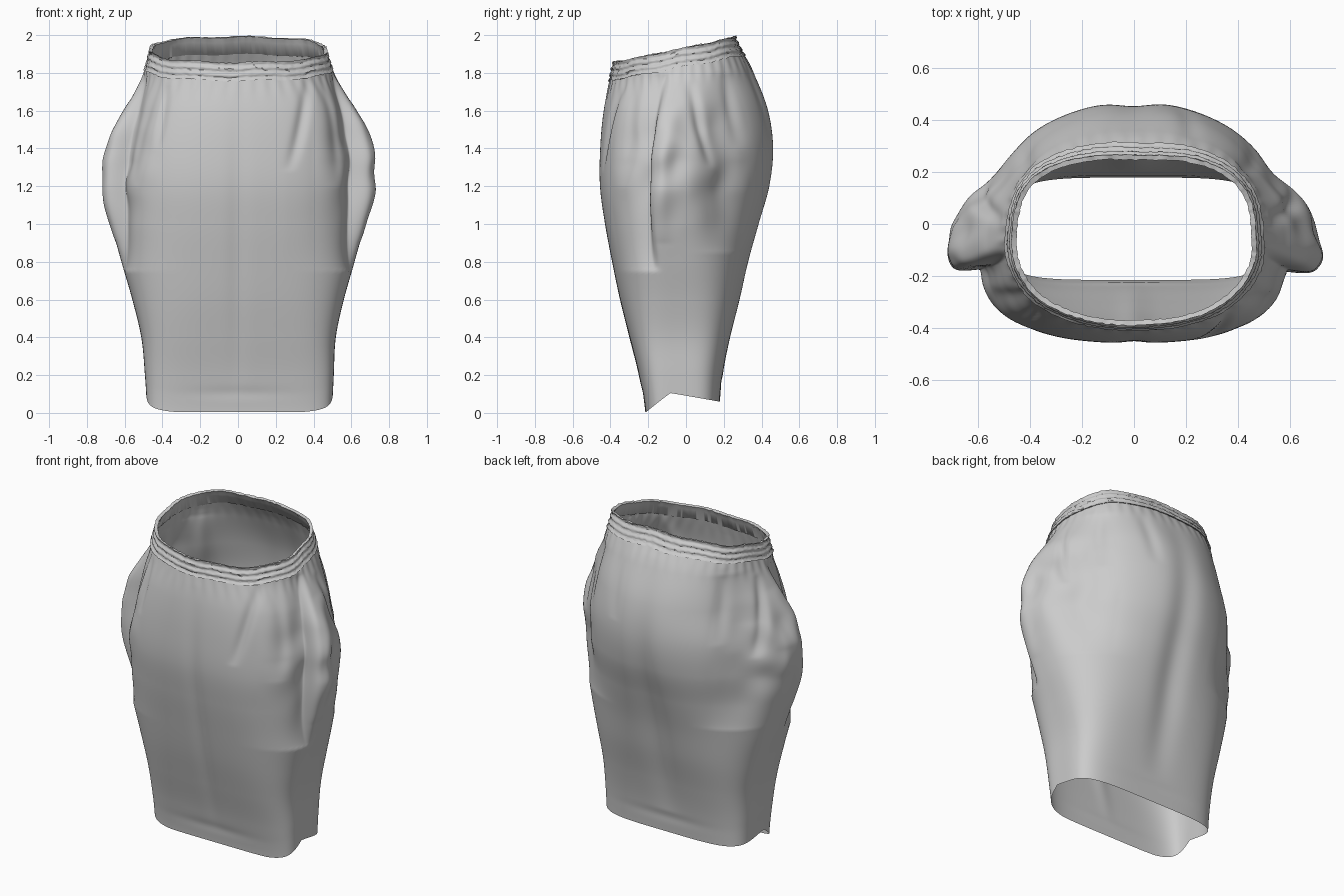
import bpy, bmesh, math, random
from mathutils import Vector, noise

if "Cube" in bpy.data.objects:
    bpy.data.objects.remove(bpy.data.objects["Cube"])

random.seed(4)
N, M = 300, 150   # points around, rings up

# Profiles sampled every 0.2 in height, hem to waist
STEP = .2
HALF_WIDTH = [.49, .5, .515, .56, .617, .67, .705, .69, .612, .503, .45]
FRONT = [.215, .25, .3, .35, .392, .43, .457, .456, .437, .395, .355]
BACK = [.175, .195, .235, .287, .335, .395, .455, .475, .445, .362, .257]
SQUARE_FRONT = [5, 4.5, 4, 3.3, 2.8, 2.5, 2.3, 2.2, 2.2, 2.2, 2.4]
SQUARE_BACK = [4.5, 4, 3.6, 3, 2.5, 2.1, 1.9, 1.85, 1.9, 2.3, 2.8]

# Folds: facing (S = both sides), top z, low z, u at top/middle/low, width, push
FOLDS = [
    ('S', 1.8, .75, -.11, -.32, -.17, .03, -.105),
    ('S', 1.66, .9, -.05, -.17, -.12, .05, .025),
    ('S', 1.76, 1.3, .02, .07, .14, .03, -.022),
    ('S', 1.84, 1.4, .2, .25, .3, .03, -.012),
    ('S', 1.8, .85, .19, .2, .2, .11, -.045),
    ('S', 1.8, 1.2, -.26, -.34, -.36, .025, -.015),
    ('F', 1.78, 1.28, .37, .35, .27, .03, -.018),
    ('F', 1.74, 1.4, -.37, -.4, -.43, .02, -.012),
    ('F', 1.7, .1, 0, 0, 0, .05, -.01),
    ('B', 1.85, .2, 0, 0, 0, .09, -.026),
    ('B', 1.88, 1.45, .22, .22, .2, .04, -.01),
]


def bump(x, centre, width):
    return math.exp(-((x - centre) / width) ** 2)


def smooth(col, z):
    """Catmull-Rom lookup in a profile column."""
    f = min(max(z / STEP, 0), len(col) - 1.001)
    i = int(f)
    t = f - i
    a, b, c, d = (col[min(max(i + k, 0), len(col) - 1)] for k in (-1, 0, 1, 2))
    return b + .5 * t * (c - a + t * (2*a - 5*b + 4*c - d + t * (3*(b - c) + d - a)))


def outline(a, z):
    """Rounded-box cross-section, different in front and back."""
    c, s = math.cos(a), math.sin(a)
    yc = -.04 - .06 * bump(z, 1.2, .45)
    n = smooth(SQUARE_BACK if s > 0 else SQUARE_FRONT, z)
    depth = smooth(BACK, z) - yc if s > 0 else smooth(FRONT, z) + yc
    r = (abs(c)**n + abs(s)**n) ** (-1 / n)
    shift = .012 * bump(z, 1.6, .2) + .008 * bump(z, .1, .3)
    return Vector((r * c * smooth(HALF_WIDTH, z) + shift, yc + r * s * depth))


def normal(a, z):
    d = outline(a + .02, z) - outline(a - .02, z)
    return Vector((d.y, -d.x)).normalized()


def fold_push(p, z):
    total = 0
    for k, (face, top, low, u0, u1, u2, w, amp) in enumerate(FOLDS):
        near = {'S': abs(p.x) - .25, 'F': -p.y - .05, 'B': p.y - .05}[face]
        if near < 0 or not low < z < top:
            continue
        t = (top - z) / (top - low)
        path = u0 * (1 - t)**2 + 2 * u1 * t * (1 - t) + u2 * t * t
        if face == 'S' and p.x < 0:
            path += .02 * t
        u = p.y if face == 'S' else p.x
        if k == 0 and u < path:      # main pocket crease: steep behind, long slope in front
            w = .12
        total += amp * min(1, near / .15) * math.sin(math.pi * t) ** .8 * bump(u, path, w)
    return total


def rim(a):
    c, s = math.cos(a), math.sin(a)
    return 1.925 + .068 * s * (abs(c)**2.5 + abs(s)**2.5) ** -.4


def hem(a):
    y = outline(a, .05).y
    if y < -.08:
        return .005 + .1 * max(0, (y + .215) / .135)
    return .105 - .045 * (y + .08) / .255


def make_object(name, rings, close=False, angle=60):
    bm = bmesh.new()
    vs = [[bm.verts.new(p) for p in ring] for ring in rings]
    k = len(vs)
    for j in range(k if close else k - 1):
        for i in range(N):
            i2 = (i + 1) % N
            bm.faces.new((vs[j][i], vs[j][i2], vs[(j+1) % k][i2], vs[(j+1) % k][i]))
    bmesh.ops.recalc_face_normals(bm, faces=bm.faces)
    me = bpy.data.meshes.new(name)
    bm.to_mesh(me)
    bm.free()
    ob = bpy.data.objects.new(name, me)
    bpy.context.collection.objects.link(ob)
    bpy.context.view_layer.objects.active = ob
    ob.select_set(True)
    bpy.ops.object.shade_smooth_by_angle(angle=math.radians(angle))
    ob.select_set(False)


# Skirt body: one open sheet of cloth from hem to waist
angles = [2 * math.pi * i / N for i in range(N)]
rings = []
for j in range(M + 1):
    ring = []
    for a in angles:
        lo, hi = hem(a), rim(a) - .02
        z = lo + (hi - lo) * j / M
        p = outline(a, z)
        push = fold_push(p, z)
        # soft crumples at the hips, gathers under the waist, faint hem line
        side = max(0, abs(p.x) - .4) / .3
        push += .035 * side * bump(z, 1.35, .28) * noise.noise(Vector((p.x * 4, p.y * 7, z * 6)))
        push += .002 * math.sin(46 * a) * bump(z, hi - .1, .06)
        push -= .004 * bump(z, lo + .1, .03) * bump(p.x, 0, .25)
        p += normal(a, z) * push
        ring.append((p.x, p.y, z))
    rings.append(ring)
make_object("skirt_body", rings)

# Waistband: three low ragged elastic ridges outside, plain face inside
STEPS = 16
band = [(.004 + .004 * math.cos(6 * math.pi * k / STEPS), -.098 * k / STEPS)
        for k in range(STEPS + 1)]
band += [(-.005, -.094), (-.006, -.03), (-.012, -.004)]
rings = []
for off, h in band:
    ring, jo, jz = [], 0, 0
    for i, a in enumerate(angles):
        if i % 2 == 0:
            jo, jz = random.uniform(-.002, .002), random.uniform(-.002, .002)
        z = rim(a) + h + jz + .004 * math.sin(9 * a + 1)
        p = outline(a, z) + normal(a, z) * (off + jo)
        ring.append((p.x, p.y, z))
    rings.append(ring)
make_object("waistband", rings, close=True, angle=60)
